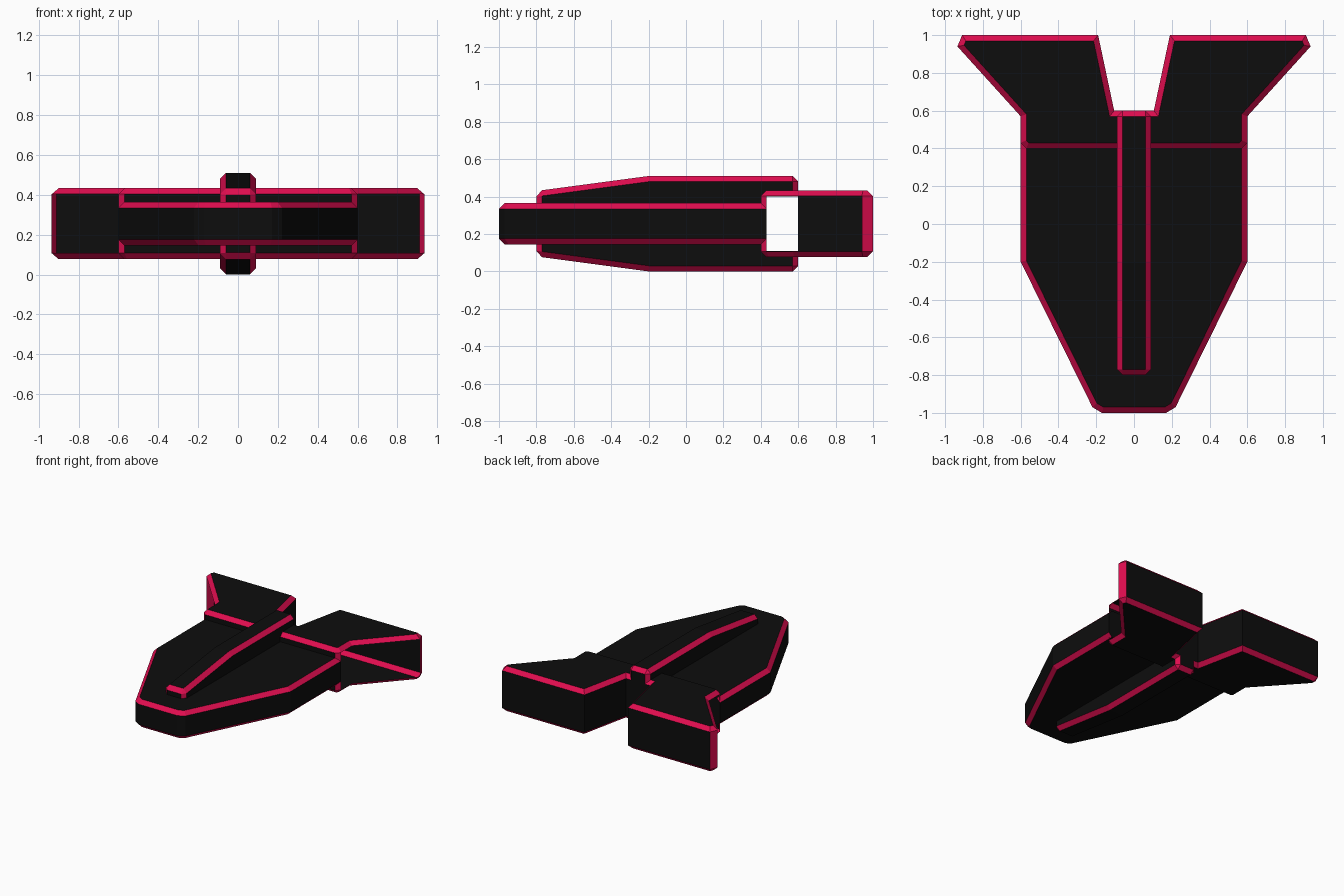
import bpy, bmesh
from mathutils import Vector

if "Cube" in bpy.data.objects:
    bpy.data.objects.remove(bpy.data.objects["Cube"])

MID = 0.255      # height of the symmetry plane
CH = 0.03        # chamfer width


def material(name, col):
    m = bpy.data.materials.new(name)
    m.diffuse_color = (*col, 1)
    m.use_nodes = True
    m.node_tree.nodes["Principled BSDF"].inputs["Base Color"].default_value = m.diffuse_color
    return m


BLACK = material("hull black", (0.004, 0.004, 0.004))
RED = material("edge crimson", (0.75, 0.004, 0.08))


def extrude_profile(points, offset):
    """Closed prism from a planar loop of points moved by offset."""
    bm = bmesh.new()
    a = [bm.verts.new(p) for p in points]
    b = [bm.verts.new(Vector(p) + Vector(offset)) for p in points]
    bm.faces.new(a)
    bm.faces.new(b)
    n = len(a)
    for i in range(n):
        j = (i + 1) % n
        bm.faces.new((a[i], a[j], b[j], b[i]))
    bmesh.ops.recalc_face_normals(bm, faces=bm.faces[:])
    return bm


def chamfer(bm, edges):
    bmesh.ops.bevel(bm, geom=edges, offset=CH, offset_type='OFFSET', segments=1,
                    affect='EDGES', profile=0.5, material=1, clamp_overlap=False)


def finish(bm, name):
    me = bpy.data.meshes.new(name)
    bm.to_mesh(me)
    bm.free()
    me.materials.append(BLACK)
    me.materials.append(RED)
    ob = bpy.data.objects.new(name, me)
    ob.location.z = MID
    bpy.context.collection.objects.link(ob)
    return ob


def plan(half, h):
    """Slab of half height h from the right half of a plan outline."""
    pts = half + [(-x, y) for x, y in reversed(half)]
    return extrude_profile([(x, y, -h) for x, y in pts], (0, 0, 2 * h))


def rim_edges(bm):
    return [e for e in bm.edges if abs(e.verts[0].co.z - e.verts[1].co.z) < 1e-5]


# Main hull: tapered slab, chamfered on its rims except at the buried rear
bm = plan([(0.17, -1), (0.22, -0.97), (0.6, -0.2), (0.6, 0.43)], 0.11)
chamfer(bm, [e for e in rim_edges(bm) if min(v.co.y for v in e.verts) < 0.42])
finish(bm, "main_hull")

# Tail: thicker swept shell with a notch, open along its outer flanks
bm = plan([(0.57, 0.4), (0.6, 0.43), (0.6, 0.57), (0.935, 0.94),
           (0.91, 1), (0.19, 1), (0.105, 0.6)], 0.178)
chamfer(bm, rim_edges(bm))
openings = []
for f in bm.faces:
    c = f.calc_center_median()
    if abs(f.normal.z) > 0.01 or abs(c.z) > 0.01:
        continue
    x, y = abs(c.x), c.y
    if x > 0.9 or (x > 0.57 and y < 0.425):
        f.material_index = 1                      # corner chamfers
    elif x > 0.59 and y < 0.9:
        openings.append(f)                        # open flanks
bmesh.ops.delete(bm, geom=openings, context='FACES')
finish(bm, "tail_shell")

# Spine ridge on top, mirrored to the underside
prof = [(-0.8, 0.3), (-0.8, 0.43), (-0.2, 0.51), (0.6, 0.51),
        (0.6, 0.4), (0.42, 0.4), (0.42, 0.3)]
bm = extrude_profile([(-0.09, y, z - MID) for y, z in prof], (0.18, 0, 0))
chamfer(bm, [e for e in bm.edges
             if max(v.co.z for v in e.verts) > 0.402 - MID and e.calc_face_angle(0) > 0.5])
bmesh.ops.delete(bm, geom=[f for f in bm.faces
                           if f.normal.z < -0.9 and f.calc_center_median().y > 0.4],
                 context='FACES')
spine = finish(bm, "spine_ridge")
mod = spine.modifiers.new("underside", 'MIRROR')
mod.use_axis = (False, False, True)
mod.use_mirror_merge = False
